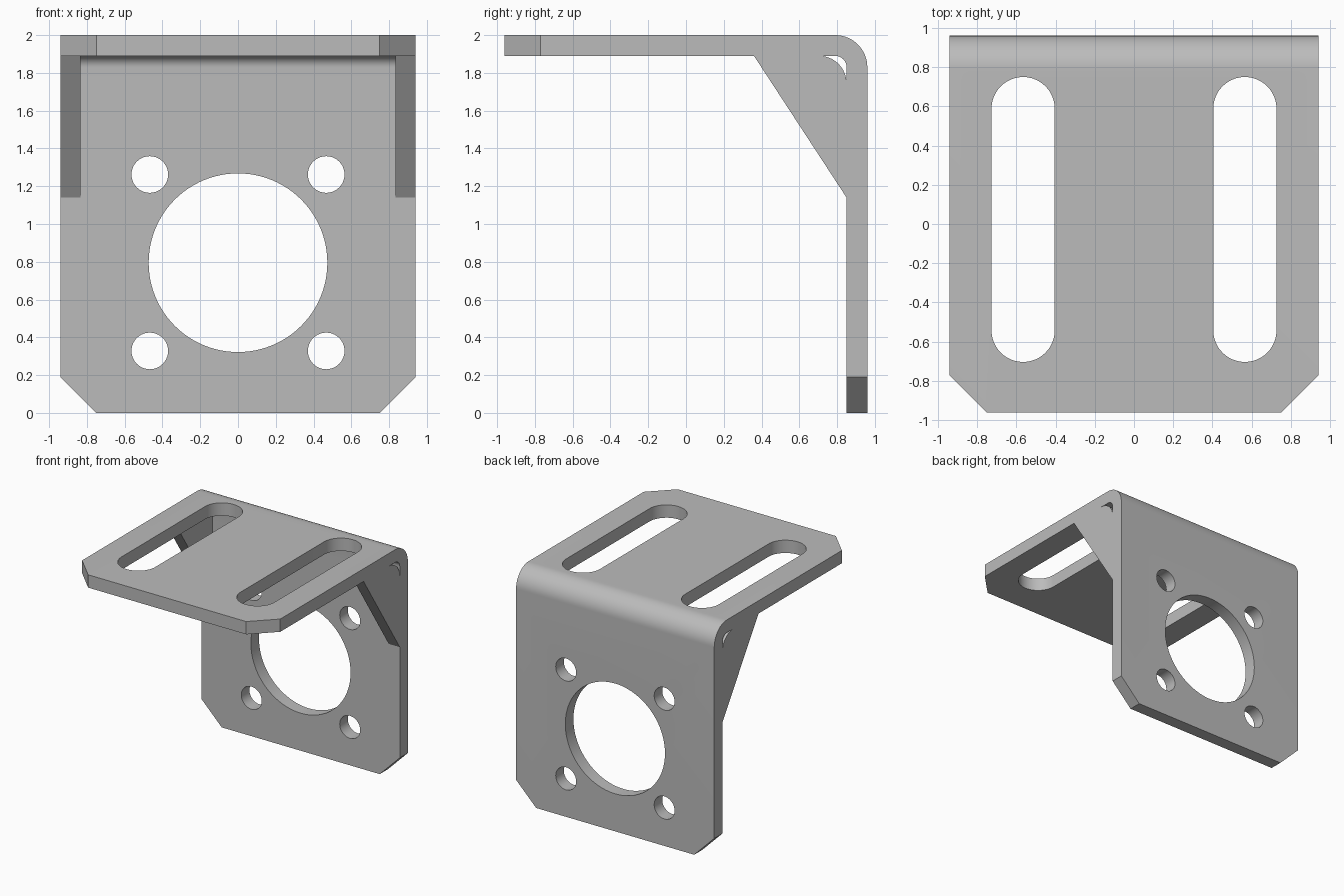
import bpy, bmesh
from math import pi, cos, sin
from mathutils import Vector

if "Cube" in bpy.data.objects:
    bpy.data.objects.remove(bpy.data.objects["Cube"])

W, D, H, T = 0.94, 0.96, 2.0, 0.11      # half width, half depth, height, sheet thickness
R_OUT, R_IN, R_RELIEF = 0.17, 0.06, 0.145

grey = bpy.data.materials.new("plain grey metal")
grey.use_nodes = True
grey.diffuse_color = (0.5, 0.5, 0.5, 1)
grey.node_tree.nodes["Principled BSDF"].inputs["Base Color"].default_value = (0.5, 0.5, 0.5, 1)


def arc(cx, cy, r, start, end, n):
    """Points on an arc, angles in quarter turns."""
    return [(cx + r * cos(a), cy + r * sin(a))
            for a in ((start + (end - start) * i / n) * pi / 2 for i in range(n + 1))]


def prism(name, outline, axis, low, high):
    """Extrude a closed 2D outline along an axis."""
    place = {"x": lambda u, v, d: (d, u, v),
             "y": lambda u, v, d: (u, d, v),
             "z": lambda u, v, d: (u, v, d)}[axis]
    bm = bmesh.new()
    face = bm.faces.new([bm.verts.new(place(u, v, low)) for u, v in outline])
    ext = bmesh.ops.extrude_face_region(bm, geom=[face])
    moved = [g for g in ext["geom"] if isinstance(g, bmesh.types.BMVert)]
    bmesh.ops.translate(bm, verts=moved, vec=Vector(place(0, 0, high - low)))
    bmesh.ops.recalc_face_normals(bm, faces=bm.faces)
    mesh = bpy.data.meshes.new(name)
    bm.to_mesh(mesh)
    bm.free()
    mesh.materials.append(grey)
    obj = bpy.data.objects.new(name, mesh)
    bpy.context.collection.objects.link(obj)
    return obj


def combine(target, tool, operation):
    """Apply a boolean and discard the tool."""
    mod = target.modifiers.new("shape", "BOOLEAN")
    mod.operation, mod.solver, mod.object = operation, "EXACT", tool
    bpy.context.view_layer.objects.active = target
    bpy.ops.object.modifier_apply(modifier=mod.name)
    bpy.data.objects.remove(tool)


# Folded sheet: top flange, rounded bend and upright flange
under, inner = H - T, D - T
profile = [(-D, under), (-D, H)]
profile += arc(D - R_OUT, H - R_OUT, R_OUT, 1, 0, 16)
profile += [(D, 0), (inner, 0)]
profile += arc(inner - R_IN, under - R_IN, R_IN, 0, 1, 12)
bracket = prism("bracket", profile, "x", -W, W)

# Triangular side gussets with a rounded relief at the bend
sink = 0.04
gusset = [(0.36, under), (0.36, under + sink), (inner - R_RELIEF, under + sink)]
gusset += arc(inner - R_RELIEF, under - R_RELIEF, R_RELIEF, 1, 0, 16)
gusset += [(inner + sink, under - R_RELIEF), (inner + sink, 1.14), (inner, 1.14)]
for side, low, high in (("right", -W, -0.835), ("left", 0.835, W)):
    combine(bracket, prism(side + "_gusset", gusset, "x", low, high), "UNION")

# Cut corners on both free edges
cut, over = 0.19, 0.1
for s in (-1, 1):
    for axis, edge, low, high in (("z", -D, 1.8, 2.1), ("y", 0, 0.8, 1.1)):
        corner = [(s * (W - cut - over), edge - over), (s * (W + over), edge - over),
                  (s * (W + over), edge + cut + over)]
        combine(bracket, prism("corner_cutter", corner, axis, low, high), "DIFFERENCE")

# Long mounting slots in the top flange
for s in (-1, 1):
    slot = arc(s * 0.565, 0.588, 0.161, 0, 2, 24) + arc(s * 0.565, -0.542, 0.161, 2, 4, 24)
    combine(bracket, prism("slot_cutter", slot, "z", 1.8, 2.1), "DIFFERENCE")

# Central bore and four bolt holes in the upright flange
mid, pitch = 0.795, 0.467
holes = [(0, mid, 0.473, 96)]
holes += [(sx * pitch, mid + sz * pitch, 0.097, 40) for sx in (-1, 1) for sz in (-1, 1)]
for x, z, r, n in holes:
    combine(bracket, prism("hole_cutter", arc(x, z, r, 0, 4, n)[:-1], "y", 0.8, 1.1), "DIFFERENCE")

# Smooth the bend and bores, keep the sheet edges crisp
bpy.ops.object.select_all(action="DESELECT")
bracket.select_set(True)
bpy.context.view_layer.objects.active = bracket
bpy.ops.object.shade_smooth_by_angle(angle=pi / 6)
